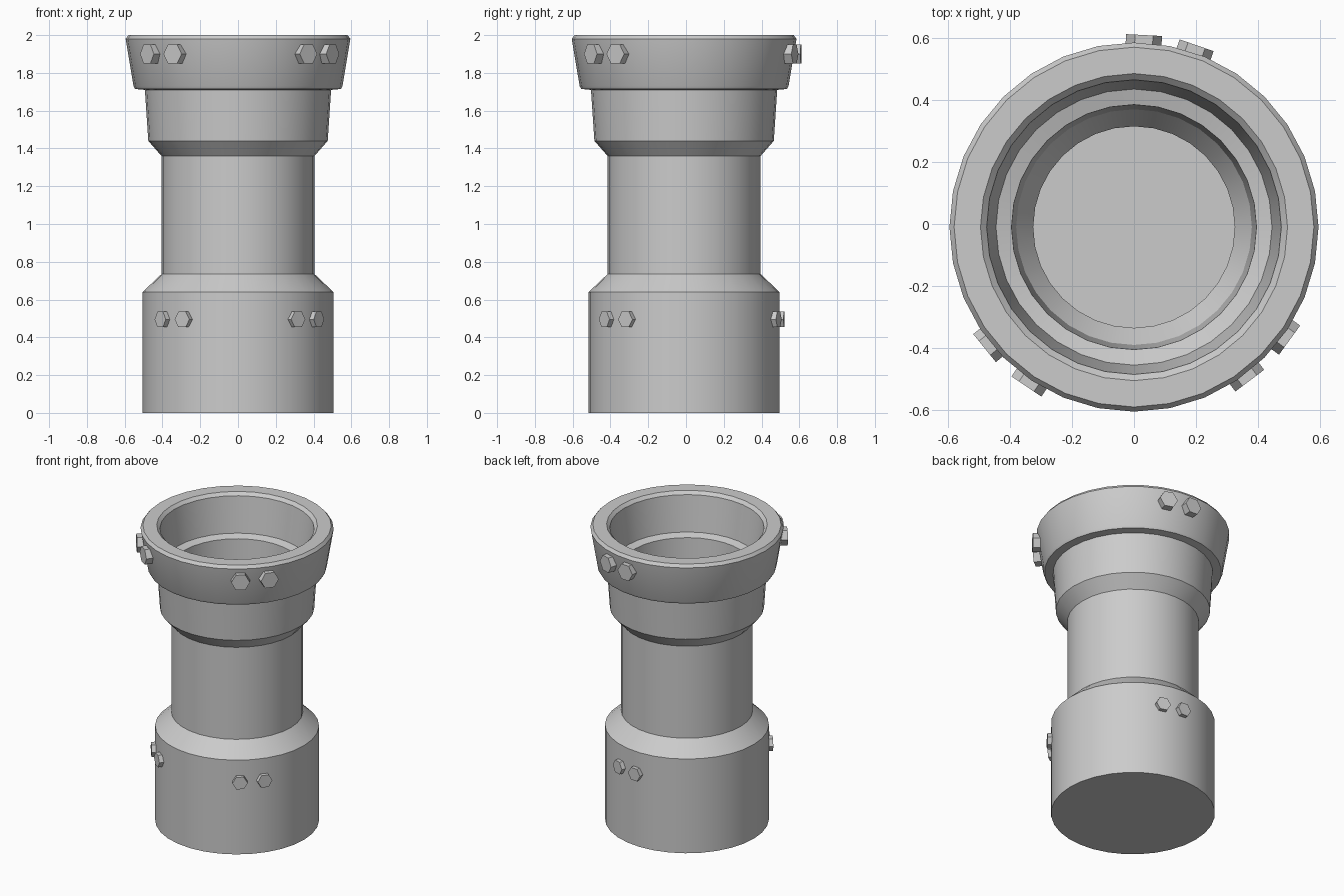
import bpy, bmesh
from math import radians, cos, sin, pi
from mathutils import Matrix, Vector

if "Cube" in bpy.data.objects:
    bpy.data.objects.remove(bpy.data.objects["Cube"])

CY = -0.01  # the turned body sits slightly forward, as the back bolts stick out


def finish(name, bm, smooth):
    bmesh.ops.recalc_face_normals(bm, faces=bm.faces)
    me = bpy.data.meshes.new(name)
    bm.to_mesh(me)
    bm.free()
    ob = bpy.data.objects.new(name, me)
    bpy.context.collection.objects.link(ob)
    if smooth:
        bpy.ops.object.select_all(action='DESELECT')
        ob.select_set(True)
        bpy.context.view_layer.objects.active = ob
        bpy.ops.object.shade_smooth_by_angle(angle=radians(25))
    return ob


def lathe(name, profile, sides=32):
    bm = bmesh.new()
    rings = []
    for r, z in profile:
        rings.append([bm.verts.new((r * cos(2 * pi * i / sides),
                                    CY + r * sin(2 * pi * i / sides), z))
                      for i in range(sides)])
    for a, b in zip(rings, rings[1:]):
        for i in range(sides):
            j = (i + 1) % sides
            bm.faces.new((a[i], a[j], b[j], b[i]))
    bm.faces.new(rings[0])
    bm.faces.new(rings[-1])
    return finish(name, bm, True)


def bolt(name, angle, z, size, r_in, r_out):
    # hexagonal head pointing straight outwards, flats at top and bottom
    a = radians(angle)
    bm = bmesh.new()
    bmesh.ops.create_cone(bm, cap_ends=True, segments=6, radius1=size,
                          radius2=size, depth=r_out - r_in)
    out = Vector((cos(a), sin(a), 0))
    side = Vector((-sin(a), cos(a), 0))
    # a hexagon corner lies on local y, so local y runs sideways
    rot = Matrix((side.cross(out), side, out)).transposed().to_4x4()
    pos = out * (r_in + r_out) / 2 + Vector((0, CY, z))
    bmesh.ops.transform(bm, matrix=Matrix.Translation(pos) @ rot, verts=bm.verts)
    return finish(name, bm, False)


# Body: base, neck, flared collar, rim, then the stepped bore
lathe("flared_pipe_body", [
    (0.505, 0), (0.505, 0.64), (0.405, 0.735), (0.405, 1.36),
    (0.475, 1.44), (0.493, 1.71), (0.545, 1.715), (0.553, 1.73),
    (0.595, 1.98), (0.58, 2.0),
    (0.495, 2.0), (0.475, 1.98), (0.445, 1.74), (0.395, 1.725),
    (0.38, 1.44), (0.325, 1.36), (0.325, 1.0)])

# Three pairs of bolts on the rim and on the base
for i, ang in enumerate((87, 71, -36, -53, 219, 236)):
    bolt(f"rim_bolt_{i + 1}", ang, 1.9, 0.058, 0.55, 0.62)
    bolt(f"base_bolt_{i + 1}", ang, 0.495, 0.047, 0.47, 0.53)
